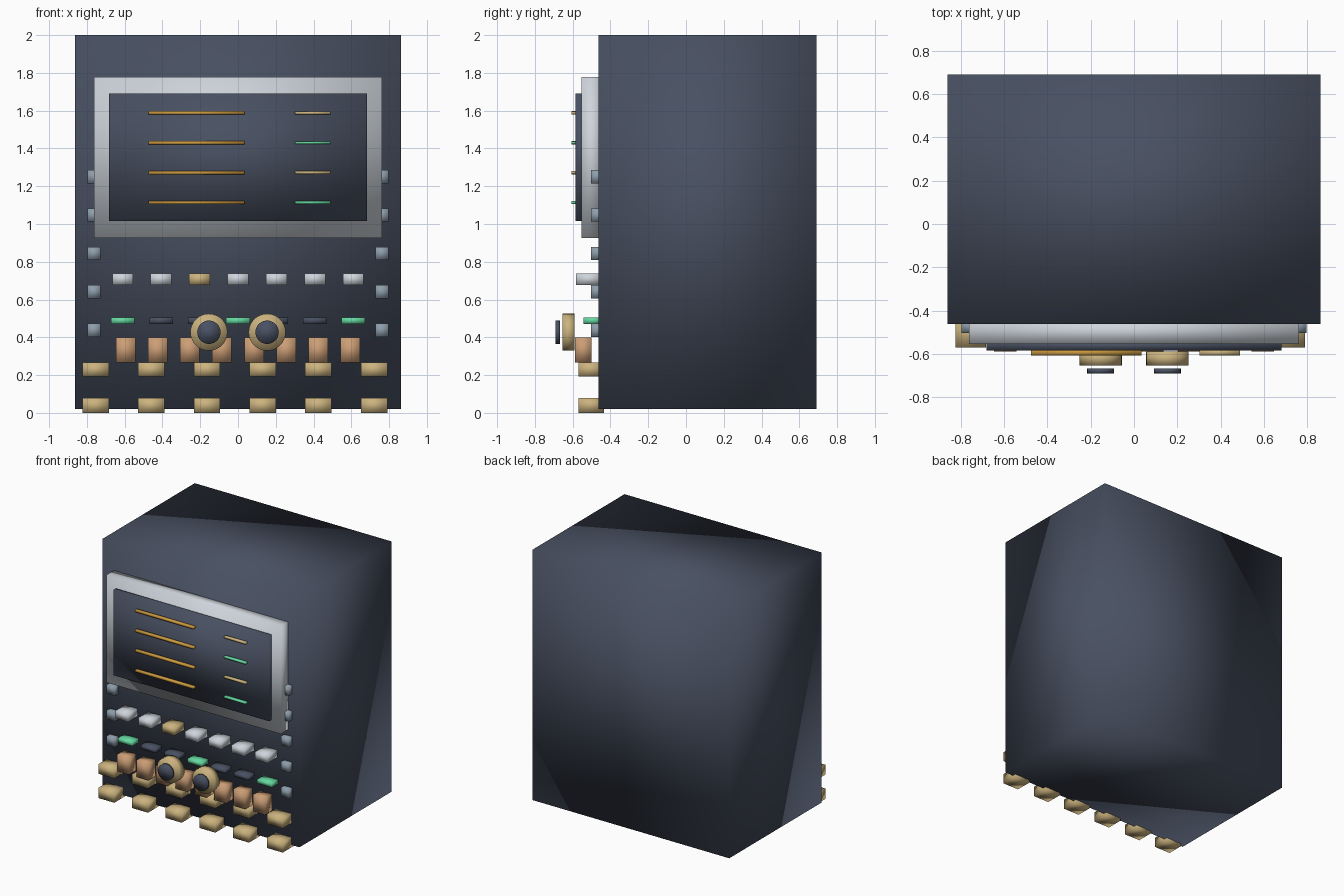
import bpy
import math

if "Cube" in bpy.data.objects:
    bpy.data.objects.remove(bpy.data.objects["Cube"], do_unlink=True)


def make_material(name, r, g, b):
    mat = bpy.data.materials.new(name)
    mat.use_nodes = True
    mat.diffuse_color = (r, g, b, 1)
    mat.node_tree.nodes["Principled BSDF"].inputs["Base Color"].default_value = (r, g, b, 1)
    return mat


slate = make_material("dark slate", 0.065, 0.08, 0.12)
silver = make_material("pale silver", 0.62, 0.66, 0.71)
steel = make_material("blue steel", 0.27, 0.34, 0.41)
brass = make_material("brass", 0.6, 0.45, 0.21)
copper = make_material("copper", 0.6, 0.34, 0.18)
amber = make_material("amber", 0.6, 0.32, 0.05)
green = make_material("signal green", 0.13, 0.68, 0.35)


def finish(name, mat):
    obj = bpy.context.object
    obj.name = name
    obj.data.materials.append(mat)
    # Soft, unsplit normals give every solid its rolling shade
    obj.data.polygons.foreach_set("use_smooth", [True] * len(obj.data.polygons))
    return obj


def box(name, mat, x, z, width, height, front, back):
    bpy.ops.mesh.primitive_cube_add(size=1, location=(x, (front + back) / 2, z))
    obj = bpy.context.object
    obj.scale = (width, back - front, height)
    bpy.ops.object.transform_apply(location=False, rotation=False, scale=True)
    return finish(name, mat)


def disc(name, mat, x, z, radius, front, back):
    bpy.ops.mesh.primitive_cylinder_add(
        vertices=32, radius=radius, depth=back - front,
        location=(x, (front + back) / 2, z), rotation=(math.pi / 2, 0, 0))
    return finish(name, mat)


FACE = -0.4625   # front plane of the cabinet
INSIDE = -0.44   # depth at which mounted parts end inside the cabinet

# Cabinet and display
box("cabinet", slate, 0, 1.01, 1.724, 1.98, FACE, 0.69)
box("display_bezel", silver, 0, 1.351, 1.524, 0.852, -0.554, INSIDE)
box("display_screen", slate, 0, 1.353, 1.364, 0.675, -0.584, -0.54)

# Lines on the display
for i in range(4):
    z = 1.588 - i * 0.158
    box(f"long_readout_{i + 1}", amber, -0.22, z, 0.51, 0.018, -0.607, -0.58)
    box(f"short_readout_{i + 1}", green if i % 2 else brass,
        0.396, z, 0.188, 0.015, -0.607, -0.58)

# Steel studs down both edges
for side, x in (("left", 0.762), ("right", -0.762)):
    for i in range(5):
        box(f"{side}_stud_{i + 1}", steel, x, 1.25 - i * 0.203, 0.07, 0.07, -0.503, INSIDE)

# Row of buttons with a row of indicator lights below
for i in range(7):
    x = (i - 3) * 0.2035
    box(f"button_{i + 1}", brass if i == 2 else silver, x, 0.708, 0.11, 0.06, -0.582, INSIDE)
    box(f"indicator_{i + 1}", slate if i % 3 else green, x, 0.488, 0.125, 0.033, -0.542, INSIDE)

# Copper keys
for i in range(8):
    box(f"copper_key_{i + 1}", copper, (i - 3.5) * 0.17, 0.333, 0.103, 0.133, -0.588, -0.5)

# Two rows of brass blocks along the base
for row, z in (("upper", 0.23), ("lower", 0.04)):
    for i in range(6):
        box(f"{row}_brass_block_{i + 1}", brass, -0.754 + i * 0.295, z, 0.14, 0.076 if row == "upper" else 0.08,
            -0.57, -0.435)

# Round dials with dark caps
for side, x in (("left", 0.154), ("right", -0.154)):
    disc(f"{side}_dial", brass, x, 0.427, 0.098, -0.653, -0.59)
    disc(f"{side}_dial_cap", slate, x, 0.427, 0.062, -0.69, -0.668)
